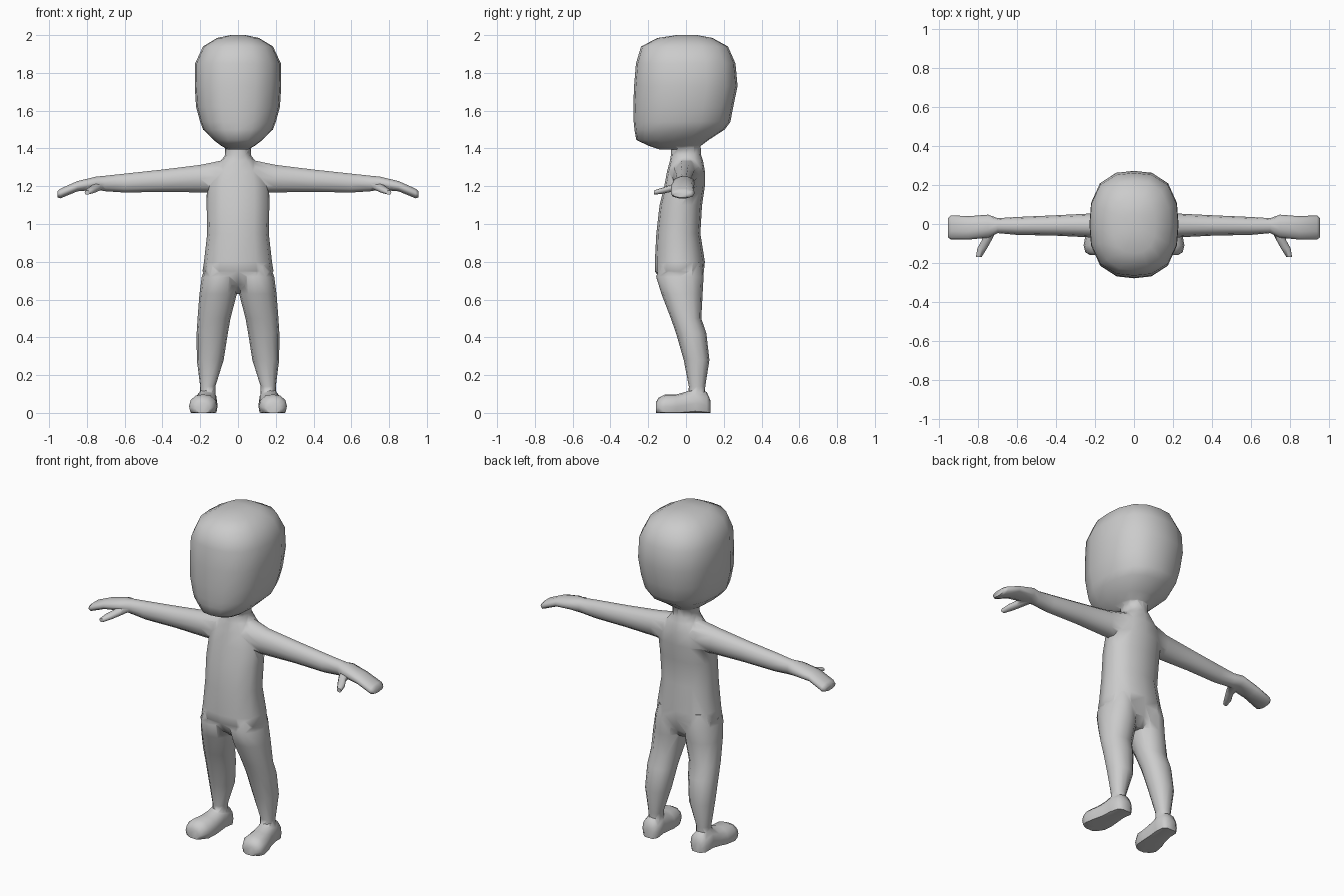
import bpy, bmesh
from math import cos, sin, pi


def loft(name, axis, sections, side=1, segs=12, power=2.3, floor=-9):
    """Loft rounded rings. Section = (position on axis, u min, u max, v min, v max)."""
    bm = bmesh.new()
    rings = []
    for p, u0, u1, v0, v1 in sections:
        ring = []
        for i in range(segs):
            a = 2 * pi * i / segs
            c, s = cos(a), sin(a)
            k = (abs(c) ** power + abs(s) ** power) ** (-1 / power)
            u = (u0 + u1) / 2 + (u1 - u0) / 2 * c * k
            v = (v0 + v1) / 2 + (v1 - v0) / 2 * s * k
            x, y, z = {'x': (p, u, v), 'y': (u, p, v), 'z': (u, v, p)}[axis]
            ring.append(bm.verts.new((x * side, y, max(z, floor))))
        rings.append(ring)
    for a, b in zip(rings, rings[1:]):
        for i in range(segs):
            j = (i + 1) % segs
            bm.faces.new((a[i], a[j], b[j], b[i]))
    bm.faces.new(rings[0])
    bm.faces.new(rings[-1])
    bmesh.ops.recalc_face_normals(bm, faces=bm.faces)
    mesh = bpy.data.meshes.new(name)
    bm.to_mesh(mesh)
    bm.free()
    ob = bpy.data.objects.new(name, mesh)
    bpy.context.collection.objects.link(ob)
    return ob


def sym(rows):
    """Sections centred on x = 0 from (z, half width, y min, y max)."""
    return [(z, -w, w, y0, y1) for z, w, y0, y1 in rows]


# Torso with neck
body = loft("body", 'z', sym([
    (.63, .04, -.05, .05), (.68, .13, -.12, .085), (.75, .188, -.165, .095),
    (.80, .18, -.165, .10), (.95, .163, -.157, .076), (1.10, .166, -.14, .085),
    (1.20, .165, -.115, .10), (1.28, .15, -.10, .10), (1.335, .09, -.085, .09),
    (1.365, .068, -.08, .08), (1.46, .068, -.075, .075)]), power=2.5)

# Large rounded head
parts = [loft("head", 'z', sym([
    (1.395, .055, -.14, .06), (1.415, .09, -.20, .08), (1.445, .13, -.263, .12),
    (1.50, .185, -.273, .205), (1.54, .20, -.277, .235), (1.62, .222, -.279, .25),
    (1.73, .229, -.275, .273), (1.85, .227, -.265, .262), (1.94, .185, -.238, .222),
    (1.985, .11, -.15, .14), (2.0, .04, -.05, .06)]), segs=16, power=2.6)]

for s in (1, -1):
    # Arm and mitten hand
    parts.append(loft("arm", 'x', [
        (.03, -.07, .08, 1.17, 1.345), (.09, -.075, .08, 1.165, 1.338),
        (.20, -.07, .055, 1.165, 1.315), (.40, -.06, .045, 1.168, 1.29),
        (.60, -.056, .036, 1.165, 1.268), (.70, -.047, .03, 1.172, 1.257),
        (.75, -.07, .048, 1.18, 1.252), (.85, -.08, .04, 1.172, 1.228),
        (.94, -.08, .045, 1.135, 1.188), (.955, -.07, .03, 1.14, 1.175)], s, 10))
    # Thumb
    parts.append(loft("thumb", 'y', [
        (-.02, .70, .78, 1.18, 1.225), (-.08, .73, .78, 1.17, 1.208),
        (-.125, .755, .805, 1.16, 1.192), (-.17, .783, .812, 1.155, 1.178)], s, 8))
    # Leg
    parts.append(loft("leg", 'z', [
        (.80, .03, .165, -.13, .08), (.72, .002, .192, -.158, .093),
        (.63, .006, .204, -.13, .088), (.50, .04, .214, -.08, .081),
        (.42, .054, .219, -.052, .108), (.28, .076, .218, -.012, .124),
        (.14, .12, .20, .015, .102), (.05, .12, .20, .01, .10)], s, 12))
    # Foot with flat sole
    parts.append(loft("foot", 'y', [
        (.13, .13, .19, -.02, .065), (.11, .108, .215, -.03, .11),
        (.05, .11, .222, -.03, .132), (0, .11, .23, -.03, .112),
        (-.05, .108, .248, -.03, .098), (-.11, .112, .259, -.03, .098),
        (-.145, .13, .25, -.02, .08), (-.16, .15, .225, -.01, .055)],
        s, 12, floor=0))

# Merge all parts into one continuous skin
bpy.context.view_layer.objects.active = body
for part in parts:
    mod = body.modifiers.new("join", 'BOOLEAN')
    mod.operation = 'UNION'
    mod.solver = 'EXACT'
    mod.object = part
    bpy.ops.object.modifier_apply(modifier=mod.name)
    bpy.data.objects.remove(part)

body.select_set(True)
bpy.ops.object.shade_smooth_by_angle(angle=1.1)
